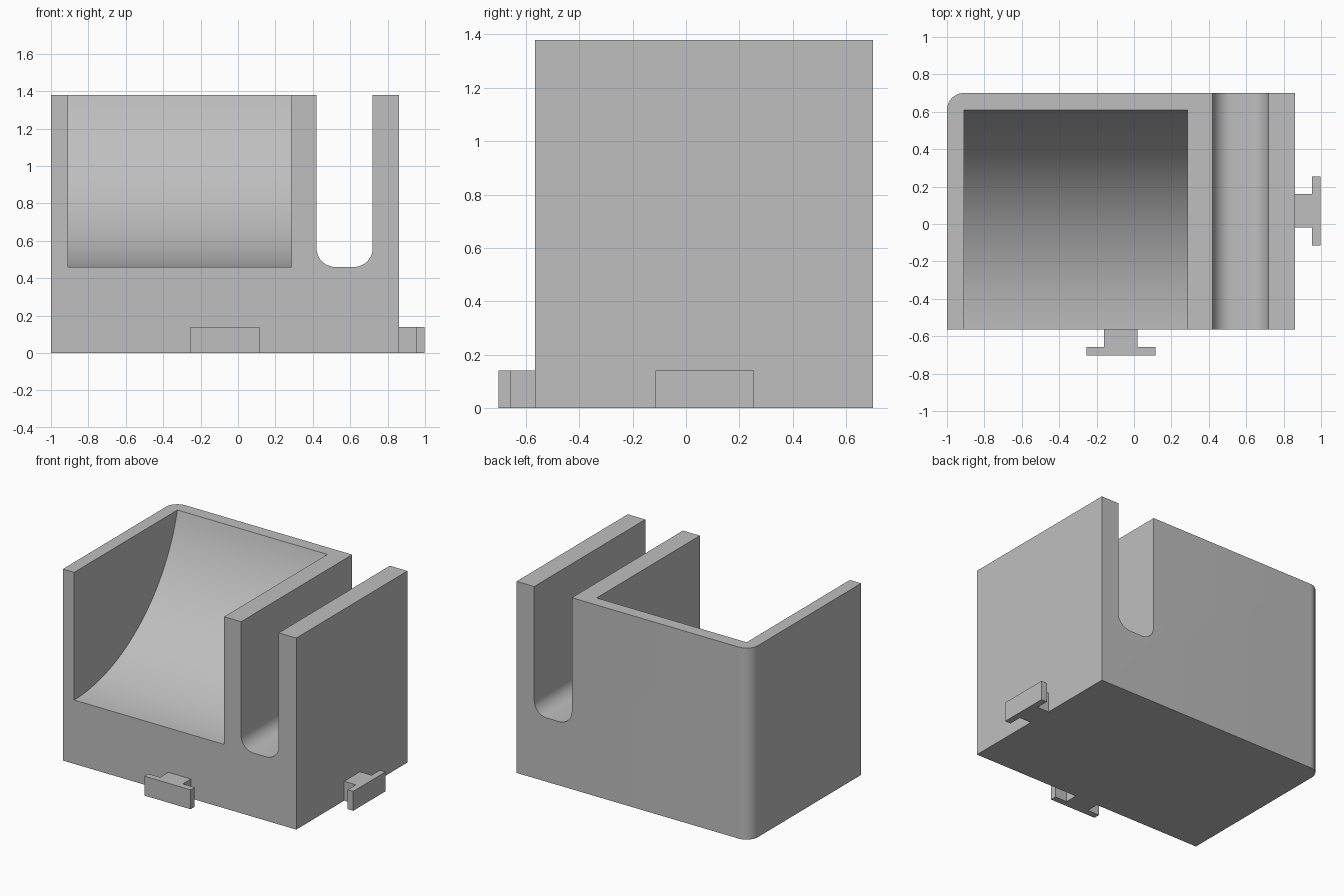
import bpy
import bmesh
from math import cos, sin, asin, pi
from mathutils import Vector

cube = bpy.data.objects.get("Cube")
if cube:
    bpy.data.objects.remove(cube)

# One plain grey material
grey = bpy.data.materials.new("light grey")
grey.use_nodes = True
colour = (0.52, 0.52, 0.52, 1)
grey.diffuse_color = colour
grey.node_tree.nodes["Principled BSDF"].inputs["Base Color"].default_value = colour


def arc(cu, cv, r, start, end, steps):
    """Points on a circular arc."""
    angles = [start + (end - start) * i / steps for i in range(steps + 1)]
    return [(cu + r * cos(a), cv + r * sin(a)) for a in angles]


def prism(name, profile, axis, low, high):
    """Extrude a 2D profile along the x, y or z axis."""
    place = {"x": lambda u, v: (low, u, v),
             "y": lambda u, v: (u, low, v),
             "z": lambda u, v: (u, v, low)}[axis]
    bm = bmesh.new()
    base = bm.faces.new([bm.verts.new(place(u, v)) for u, v in profile])
    moved = bmesh.ops.extrude_face_region(bm, geom=[base])["geom"]
    shift = Vector([(high - low) * (axis == a) for a in "xyz"])
    bmesh.ops.translate(bm, vec=shift,
                        verts=[g for g in moved if isinstance(g, bmesh.types.BMVert)])
    bmesh.ops.recalc_face_normals(bm, faces=bm.faces)
    mesh = bpy.data.meshes.new(name)
    bm.to_mesh(mesh)
    bm.free()
    mesh.materials.append(grey)
    obj = bpy.data.objects.new(name, mesh)
    bpy.context.collection.objects.link(obj)
    return obj


def select(obj):
    bpy.ops.object.select_all(action="DESELECT")
    obj.select_set(True)
    bpy.context.view_layer.objects.active = obj


def cut(obj, cutter):
    """Subtract the cutter, then discard it."""
    cutter.hide_render = True
    mod = obj.modifiers.new("cut", "BOOLEAN")
    mod.operation = "DIFFERENCE"
    mod.solver = "EXACT"
    mod.object = cutter
    select(obj)
    bpy.ops.object.modifier_apply(modifier=mod.name)
    bpy.data.objects.remove(cutter)


left, right, front, back, top = -1.0, 0.86, -0.565, 0.70, 1.38
floor, over = 0.46, 0.2

# Block with one rounded back corner
corner = 0.09
outline = [(left, front), (right, front), (right, back)]
outline += arc(left + corner, back - corner, corner, pi / 2, pi, 12)
body = prism("holder_body", outline, "z", 0, top)

# Scooped pocket, open at the front and top
wall = 0.61
depth, height = wall - front, top - floor
radius = (depth ** 2 + height ** 2) / (2 * height)
scoop = [(front - over, floor)]
scoop += arc(front, floor + radius, radius, -pi / 2, -pi / 2 + asin(depth / radius), 40)
scoop += [(wall, top + over), (front - over, top + over)]
cut(body, prism("pocket_cutter", scoop, "x", -0.91, 0.285))

# Through slot with a rounded bottom
s0, s1, r = 0.42, 0.72, 0.1
slot = [(s1, top + over), (s0, top + over)]
slot += arc(s0 + r, floor + r, r, pi, 3 * pi / 2, 12)
slot += arc(s1 - r, floor + r, r, 3 * pi / 2, 2 * pi, 12)
cut(body, prism("slot_cutter", slot, "y", front - over, back + over))

select(body)
bpy.ops.object.shade_smooth_by_angle(angle=pi / 6)


def connector(name, place):
    """T-shaped tab: half stem, half bar, stem length and total length."""
    stem, bar, neck, reach = 0.09, 0.184, 0.093, 0.138
    tee = [(-stem, 0), (-stem, neck), (-bar, neck), (-bar, reach),
           (bar, reach), (bar, neck), (stem, neck), (stem, 0)]
    return prism(name, [place(u, v) for u, v in tee], "z", 0, 0.14)


# Connector tabs on the front and the left side
connector("front_tab", lambda u, v: (-0.07 + u, front - v))
connector("side_tab", lambda u, v: (right + v, 0.07 + u))
